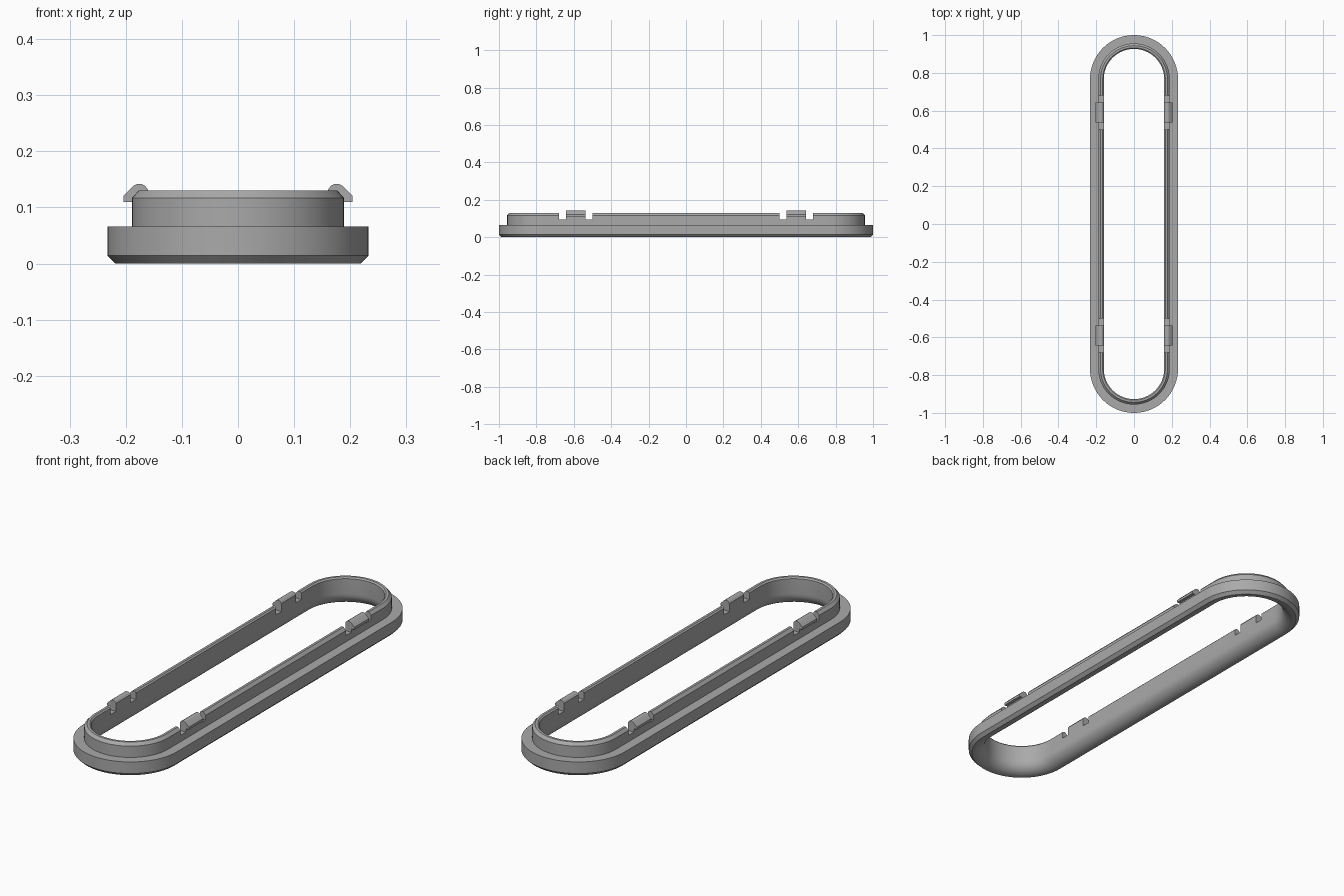
import bpy, bmesh, math
from mathutils import Vector

cube = bpy.data.objects.get("Cube")
if cube:
    bpy.data.objects.remove(cube, do_unlink=True)

HALF_STRAIGHT = 0.767      # distance from centre to each end arc
ARC_STEPS = 32
CLIP_Y = 0.59
NOTCH_HALF, CLIP_HALF = 0.09, 0.052
NOTCH_FLOOR = 0.095

grey = bpy.data.materials.new("grey plastic")
grey.use_nodes = True
colour = (0.4, 0.4, 0.4, 1)
grey.diffuse_color = colour
grey.node_tree.nodes["Principled BSDF"].inputs["Base Color"].default_value = colour


def add_object(name, bm):
    bmesh.ops.recalc_face_normals(bm, faces=bm.faces[:])
    mesh = bpy.data.meshes.new(name)
    bm.to_mesh(mesh)
    bm.free()
    obj = bpy.data.objects.new(name, mesh)
    bpy.context.collection.objects.link(obj)
    mesh.materials.append(grey)
    return obj


def make_active(obj):
    bpy.ops.object.select_all(action='DESELECT')
    obj.select_set(True)
    bpy.context.view_layer.objects.active = obj


def prism(name, outline, y, half):
    """Extrude an (x, z) outline along y."""
    bm = bmesh.new()
    face = bm.faces.new([bm.verts.new((px, y - half, pz)) for px, pz in outline])
    new = bmesh.ops.extrude_face_region(bm, geom=[face])["geom"]
    bmesh.ops.translate(bm, vec=(0, 2 * half, 0),
                        verts=[v for v in new if isinstance(v, bmesh.types.BMVert)])
    return add_object(name, bm)


# Ring cross-section (radius, height): chamfered flange, collar, bore, flared mouth
section = [(0.219, 0), (0.233, 0.014), (0.233, 0.066), (0.189, 0.066),
           (0.189, 0.117), (0.177, 0.13), (0.166, 0.13), (0.16, 0.124)]
FLARE = 0.055
for i in range(11):
    a = math.pi / 2 * i / 10
    section.append((0.16 + FLARE * (1 - math.cos(a)), FLARE * (1 - math.sin(a))))

# Sweep the cross-section around the stadium path
bm = bmesh.new()
rings = []
for side in (1, -1):
    for i in range(ARC_STEPS + 1):
        a = math.pi * i / ARC_STEPS
        d = Vector((math.cos(a), math.sin(a), 0)) * side
        rings.append([bm.verts.new(d * r + Vector((0, side * HALF_STRAIGHT, z)))
                      for r, z in section])
for ra, rb in zip(rings, rings[1:] + rings[:1]):
    for k in range(len(section)):
        n = (k + 1) % len(section)
        bm.faces.new((ra[k], rb[k], rb[n], ra[n]))
ring = add_object("grommet_ring", bm)

# Notches through the collar, with a hooked clip standing in each
hook = [(0.16, NOTCH_FLOOR), (0.189, NOTCH_FLOOR), (0.189, 0.11), (0.204, 0.11),
        (0.204, 0.121), (0.186, 0.139), (0.18, 0.142), (0.172, 0.142),
        (0.165, 0.138), (0.16, 0.131)]
for sx, side_name in ((1, "left"), (-1, "right")):
    for sy, end_name in ((-1, "front"), (1, "back")):
        y = sy * CLIP_Y
        box = [(sx * px, pz) for px, pz in
               ((0.13, NOTCH_FLOOR), (0.22, NOTCH_FLOOR), (0.22, 0.2), (0.13, 0.2))]
        cutter = prism("notch_cutter", box, y, NOTCH_HALF)
        cutter.hide_render = True
        mod = ring.modifiers.new("notch", 'BOOLEAN')
        mod.operation = 'DIFFERENCE'
        mod.solver = 'EXACT'
        mod.object = cutter
        make_active(ring)
        bpy.ops.object.modifier_apply(modifier=mod.name)
        bpy.data.objects.remove(cutter, do_unlink=True)

        clip = prism(f"{end_name}_{side_name}_clip",
                     [(sx * px, pz) for px, pz in hook], y, CLIP_HALF)
        make_active(clip)
        bpy.ops.object.shade_smooth_by_angle(angle=math.radians(32))

make_active(ring)
bpy.ops.object.shade_smooth_by_angle(angle=math.radians(30))
